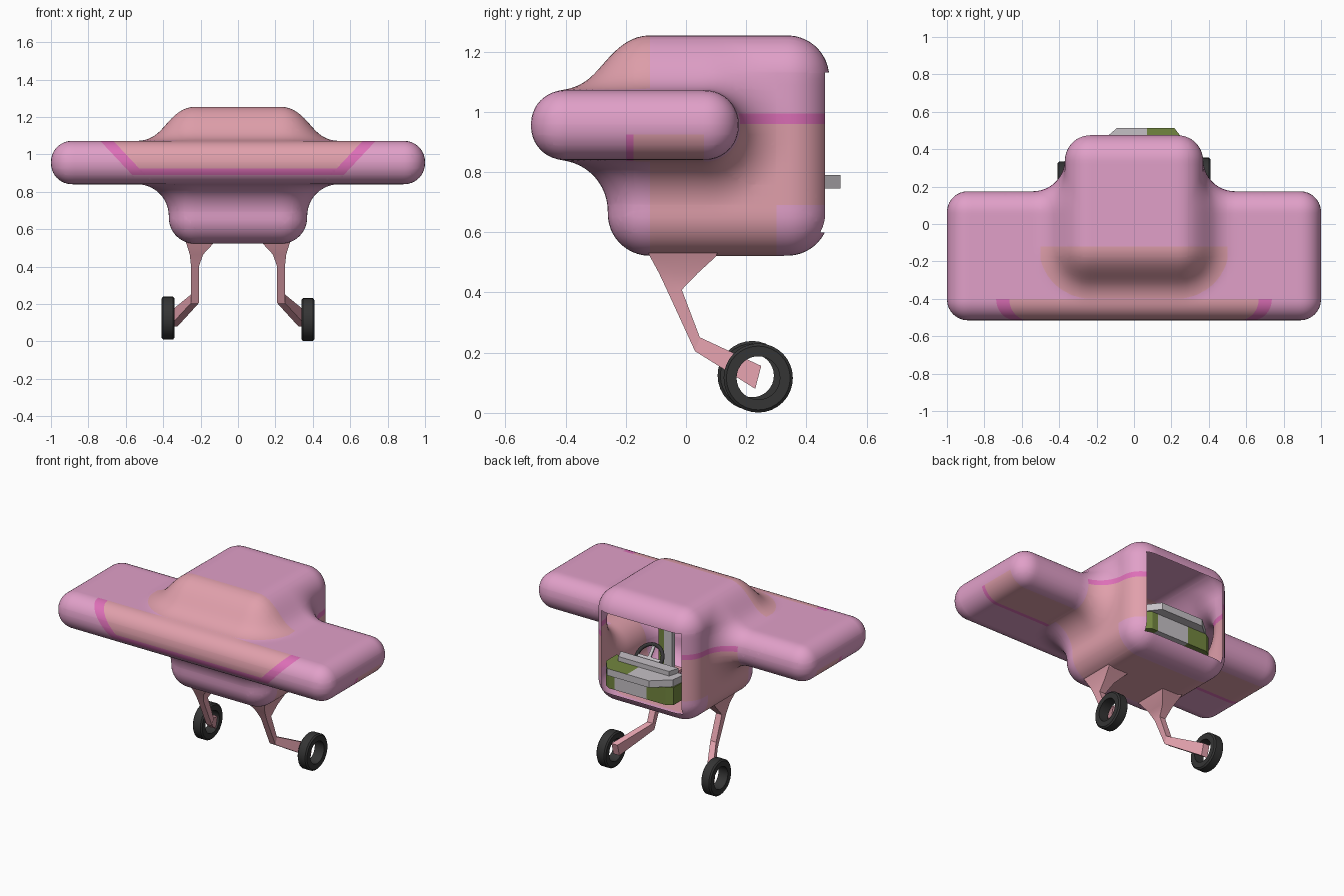
import bpy, bmesh, math
from mathutils import Vector

if "Cube" in bpy.data.objects:
    bpy.data.objects.remove(bpy.data.objects["Cube"])


def material(name, rgb):
    m = bpy.data.materials.new(name)
    m.diffuse_color = (*rgb, 1)
    m.use_nodes = True
    m.node_tree.nodes["Principled BSDF"].inputs["Base Color"].default_value = m.diffuse_color
    return m


PINK = material("lavender pink", (0.75, 0.35, 0.58))
SALMON = material("salmon pink", (0.75, 0.35, 0.41))
MAGENTA = material("magenta", (0.73, 0.16, 0.48))
BLACK = material("tyre black", (0.035, 0.035, 0.035))
GREY = material("light grey", (0.56, 0.53, 0.56))
GREEN = material("olive green", (0.17, 0.24, 0.05))


def finish(name, bm, mats, rule=None, smooth=None):
    for f in bm.faces:
        if rule:
            f.material_index = rule(f.calc_center_median(), f.normal)
    me = bpy.data.meshes.new(name)
    bm.to_mesh(me)
    bm.free()
    for m in mats:
        me.materials.append(m)
    ob = bpy.data.objects.new(name, me)
    bpy.context.collection.objects.link(ob)
    if smooth:
        bpy.ops.object.select_all(action='DESELECT')
        ob.select_set(True)
        bpy.context.view_layer.objects.active = ob
        bpy.ops.object.shade_smooth_by_angle(angle=math.radians(smooth))
    return ob


def cut(bm, co, no):
    bmesh.ops.bisect_plane(bm, geom=bm.verts[:] + bm.edges[:] + bm.faces[:],
                           dist=1e-5, plane_co=co, plane_no=no)


def loft(bm, rings, caps=True, closed=False):
    vs = [[bm.verts.new(p) for p in r] for r in rings]
    n = len(vs[0])
    pairs = list(zip(vs, vs[1:])) + ([(vs[-1], vs[0])] if closed else [])
    for a, b in pairs:
        for i in range(n):
            bm.faces.new((a[i], a[(i + 1) % n], b[(i + 1) % n], b[i]))
    if caps and not closed:
        bm.faces.new(vs[0])
        bm.faces.new(vs[-1])
    bmesh.ops.recalc_face_normals(bm, faces=bm.faces[:])
    return bm


# --- hull: wing and cabin boxes, fused with a round fillet
WING = (Vector((0, -0.17, 0.956)), Vector((1.0, 0.345, 0.116)), 0.112)
CABIN = (Vector((0, 0.108, 0.888)), Vector((0.37, 0.368, 0.366)), 0.14)


def box_dist(p, box):
    c, h, r = box
    q = [abs(p[i] - c[i]) - h[i] + r for i in range(3)]
    out = math.sqrt(sum(max(v, 0) ** 2 for v in q))
    return out + min(max(q), 0) - r


def hull_dist(p, k=0.17):
    a, b = box_dist(p, WING), box_dist(p, CABIN)
    return max(k, min(a, b)) - math.hypot(max(k - a, 0), max(k - b, 0))


def project(bm):
    e = 1e-3
    for v in bm.verts:
        p = v.co
        d = hull_dist(p)
        g = Vector([(hull_dist(p + Vector([e * (i == j) for j in range(3)])) - d) / e
                    for i in range(3)])
        if g.length > 0.1:
            v.co = p - g * (d / g.length_squared)


bm = bmesh.new()
for c, h, r in (WING, CABIN):
    geo = bmesh.ops.create_cube(bm, size=2)["verts"]
    for v in geo:
        v.co = c + Vector([v.co[i] * h[i] for i in range(3)])
block = finish("hull_block", bm, [PINK])
mod = block.modifiers.new("fuse", 'REMESH')
mod.mode = 'VOXEL'
mod.voxel_size = 0.022
bpy.context.view_layer.update()
bm = bmesh.new()
bm.from_object(block, bpy.context.evaluated_depsgraph_get())
bpy.data.objects.remove(block)
project(bm)
for _ in range(4):
    bmesh.ops.smooth_vert(bm, verts=bm.verts[:], factor=0.5,
                          use_axis_x=True, use_axis_y=True, use_axis_z=True)
    project(bm)
project(bm)

# cut along the paint borders and the rear opening
for z in (0.6, 0.69, 0.89, 0.925, 0.96, 0.995, 1.075, 1.13):
    cut(bm, (0, 0, z), (0, 0, 1))
for y in (-0.4, -0.2, -0.175, -0.12, 0.06, 0.3):
    cut(bm, (0, y, 0), (0, 1, 0))
for s in (-1, 1):
    for x in (0.29, 0.5):
        cut(bm, (s * x, 0, 0), (1, 0, 0))
    for d in (-0.035, 0.035):
        cut(bm, (s * (0.54 + d), 0, 0.9), (s, 0, -0.94))
gone = []
for f in bm.faces:
    c = f.calc_center_median()
    if c.y > 0.4 and abs(c.x) < 0.29 and 0.6 < c.z < 1.13:
        gone.append(f)
bmesh.ops.delete(bm, geom=gone, context='FACES')


def hull_paint(c, n):
    x, y, z = abs(c.x), c.y, c.z
    if y < -0.4 and z > 0.89:                      # front panel with border
        s = x - 0.54 - 0.94 * (z - 0.9)
        if s < 0.035 and (z < 0.925 or s > -0.035):
            return 2
        return 1 if s < 0 else 0
    if x < 0.5:
        if z > 1.075:                              # cabin front
            return 1 if y < -0.12 else 0
        if y > 0.06 and 0.96 < z < 0.995:          # side stripe
            return 2
        if z < 0.96 and y > -0.12 and not (y > 0.3 and z < 0.69):
            return 1
        return 0
    if z < 0.925 and -0.2 < y < 0.06:              # wing underside panel
        return 2 if y < -0.175 else 1
    return 0


finish("hull", bm, [PINK, SALMON, MAGENTA], hull_paint, 50)

# --- legs and wheels
LEG = [  # centre, half width in x, half depth vector (y, z)
    ((0.205, -0.01, 0.57), 0.09, (0.13, 0)),
    ((0.205, -0.01, 0.52), 0.07, (0.11, 0)),
    ((0.222, -0.025, 0.465), 0.036, (0.065, 0)),
    ((0.23, -0.037, 0.405), 0.021, (0.023, 0.004)),
    ((0.23, 0.038, 0.228), 0.021, (0.008, 0.023)),
    ((0.345, 0.24, 0.118), 0.022, (0.01, 0.038)),
]
for side, s, wy, wz in (("right", 1, 0.24, 0.116), ("left", -1, 0.22, 0.124)):
    rings = []
    for (x, y, z), hx, (by, bz) in LEG:
        rings.append([(s * (x + i * hx), y + j * by, z + j * bz)
                      for i, j in ((-1, -1), (1, -1), (1, 1), (-1, 1))])
    finish(side + "_leg", loft(bmesh.new(), rings), [SALMON], None, 25)

    profile = [(0.072, -0.034), (0.106, -0.034), (0.115, -0.026),
               (0.115, 0.026), (0.106, 0.034), (0.072, 0.034)]
    rings = []
    for i in range(32):
        a = math.tau * i / 32
        rings.append([(s * 0.374 + w, wy + r * math.cos(a), wz + r * math.sin(a))
                      for r, w in profile])
    finish(side + "_tyre", loft(bmesh.new(), rings, closed=True), [BLACK], None, 35)


# --- dashboard in the rear opening
def prism(name, pts, z0, z1, rule=None, cuts=()):
    b = loft(bmesh.new(), [[(x, y, z) for x, y in pts] for z in (z0, z1)])
    for x in cuts:
        cut(b, (x, 0, 0), (1, 0, 0))
    return finish(name, b, [GREY, GREEN], rule)


prism("dashboard_lip", [(-0.21, 0.32), (-0.2, 0.42), (-0.09, 0.514), (0.215, 0.514),
                        (0.28, 0.43), (0.28, 0.32)], 0.745, 0.79,
      lambda c, n: int(c.x > 0.07 and n.z > 0.5), (0.07,))
prism("dashboard_base", [(-0.21, 0.32), (-0.21, 0.43), (-0.17, 0.455), (0.24, 0.455),
                         (0.28, 0.43), (0.28, 0.32)], 0.63, 0.745,
      lambda c, n: int(c.x < -0.03 or c.x > 0.2), (-0.03, 0.2))
prism("dashboard_hood", [(-0.17, 0.32), (-0.15, 0.39), (0.22, 0.39), (0.25, 0.32)],
      0.79, 0.82)

# --- steering wheel with spokes
hub = (0.065, 0.29, 0.81)
tilt = (math.radians(-50), 0, 0)
bpy.ops.mesh.primitive_torus_add(major_radius=0.09, minor_radius=0.012, major_segments=28,
                                 minor_segments=8, location=hub, rotation=tilt)
rim = bpy.context.object
rim.name = "steering_wheel"
rim.data.materials.append(BLACK)
bpy.ops.object.shade_smooth_by_angle(angle=math.radians(60))
for i, size in enumerate(((0.17, 0.02, 0.01), (0.02, 0.17, 0.01))):
    bpy.ops.mesh.primitive_cube_add(size=1, location=hub, rotation=tilt)
    spoke = bpy.context.object
    spoke.name = "steering_spoke_%d" % (i + 1)
    spoke.scale = size
    spoke.data.materials.append(GREY)

# --- upright panel at the front of the cabin
prism("cabin_panel", [(0.17, -0.13), (0.17, -0.1), (0.27, -0.1), (0.27, -0.13)], 0.54, 0.88,
      lambda c, n: int(c.x > 0.23), (0.23,))
